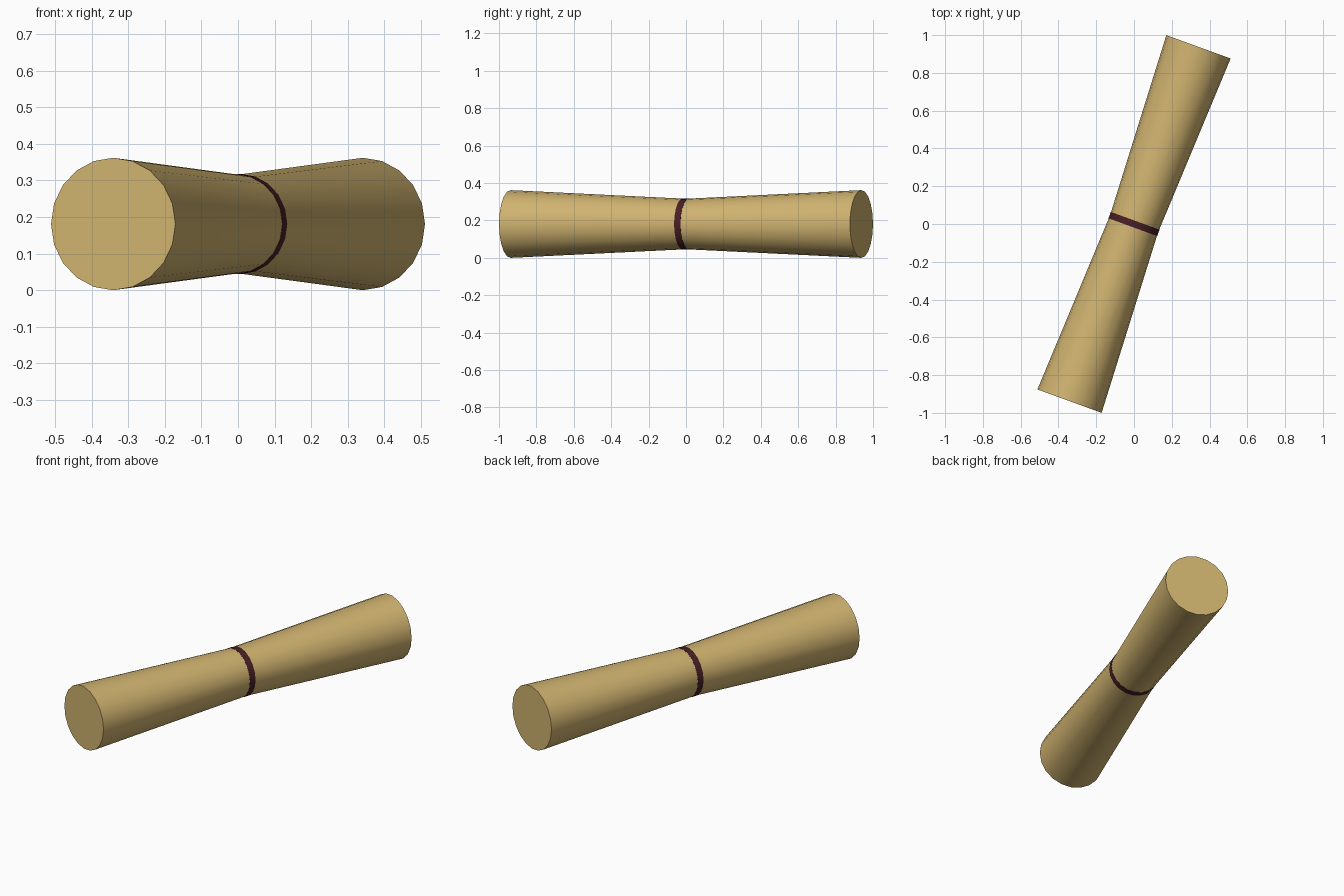
import bpy, bmesh, math
from mathutils import Matrix

if "Cube" in bpy.data.objects:
    bpy.data.objects.remove(bpy.data.objects["Cube"])

SIDES, HALF, R_END, R_WAIST = 20, 0.998, 0.181, 0.135
# lay the z axis along y, turn 20 degrees in plan, lift onto the ground
PLACE = (Matrix.Translation((0, 0, R_END)) @ Matrix.Rotation(math.radians(-20), 4, 'Z')
         @ Matrix.Rotation(math.radians(-90), 4, 'X'))


def material(name, rgb):
    m = bpy.data.materials.new(name)
    m.diffuse_color = (*rgb, 1)
    m.use_nodes = True
    m.node_tree.nodes["Principled BSDF"].inputs["Base Color"].default_value = m.diffuse_color
    return m


def turned(name, profile, mat):
    """Closed solid turned from (radius, position along axis) points."""
    bm = bmesh.new()
    rings = [[bm.verts.new((r * math.cos(2 * math.pi * i / SIDES),
                            r * math.sin(2 * math.pi * i / SIDES), t))
              for i in range(SIDES)] for r, t in profile]
    for a, b in zip(rings, rings[1:]):
        for i in range(SIDES):
            j = (i + 1) % SIDES
            bm.faces.new((a[i], a[j], b[j], b[i]))
    bm.faces.new(rings[0][::-1])
    bm.faces.new(rings[-1])
    bm.transform(PLACE)
    me = bpy.data.meshes.new(name)
    bm.to_mesh(me)
    bm.free()
    me.materials.append(mat)
    ob = bpy.data.objects.new(name, me)
    bpy.context.collection.objects.link(ob)
    bpy.ops.object.select_all(action='DESELECT')
    ob.select_set(True)
    bpy.context.view_layer.objects.active = ob
    bpy.ops.object.shade_smooth_by_angle(angle=math.radians(30))


straw = material("straw_tan", (0.63, 0.45, 0.16))
maroon = material("dark_maroon", (0.065, 0.014, 0.018))

# bundle pinched at the waist
turned("bundle", [(R_END, -HALF), (R_WAIST, 0), (R_END, HALF)], straw)
# thin tie around the waist
turned("tie_band", [(0.137, -0.018), (0.137, 0.018)], maroon)
